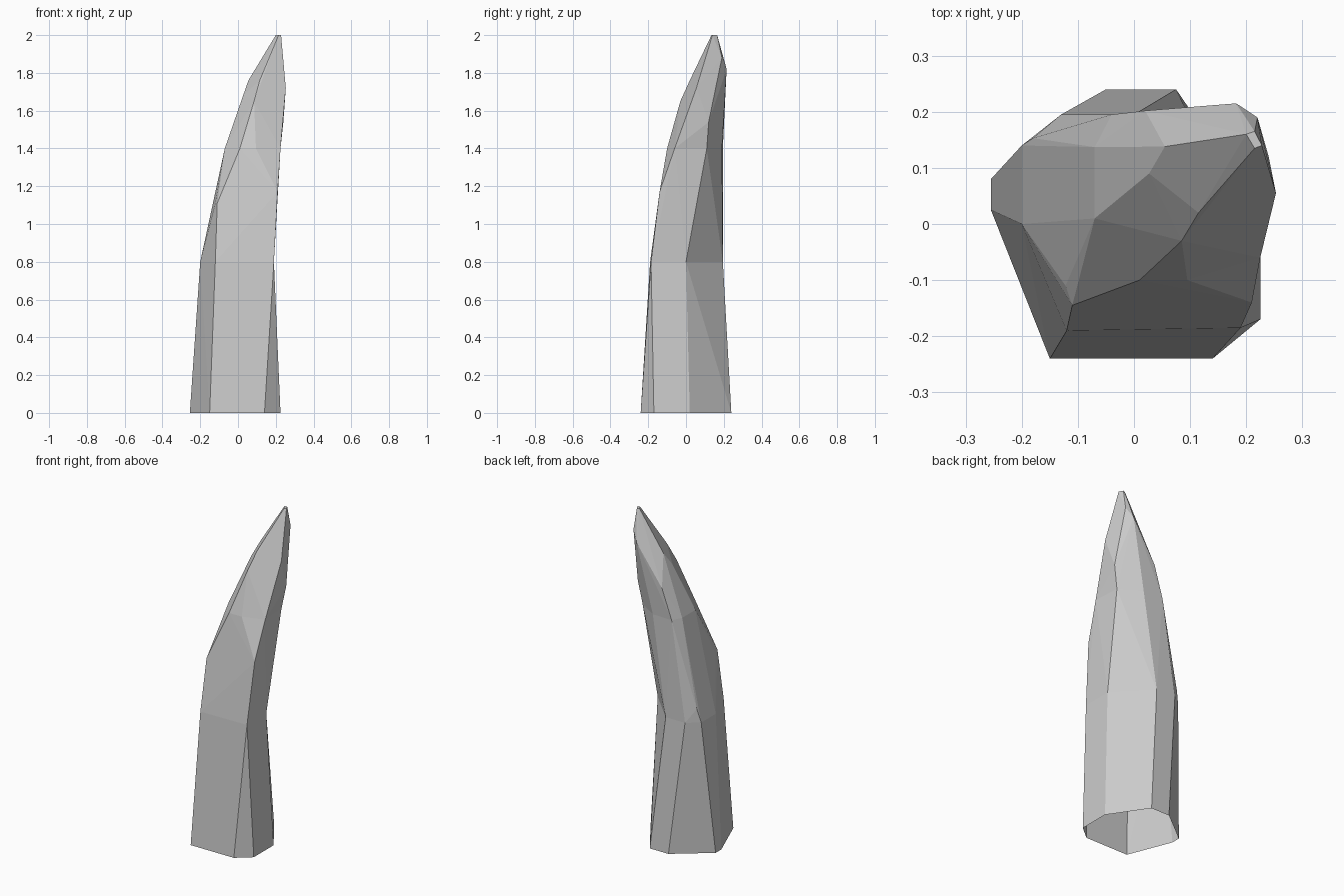
import bpy
import bmesh
import math

default_cube = bpy.data.objects.get("Cube")
if default_cube:
    bpy.data.objects.remove(default_cube, do_unlink=True)


def flat_material(name, colour):
    material = bpy.data.materials.new(name)
    material.use_nodes = True
    material.diffuse_color = colour
    shader = material.node_tree.nodes["Principled BSDF"]
    shader.inputs["Base Color"].default_value = colour
    shader.inputs["Roughness"].default_value = 0.9
    return material


def ring(height, outline):
    """Lift a flat outline to the given height."""
    return [(x, y, height) for x, y in outline]


def add_chunk(bm, points, open_heights):
    """Wrap points in a faceted shell, then remove its flat caps at the open heights."""
    verts = [bm.verts.new(point) for point in points]
    hull = bmesh.ops.convex_hull(bm, input=verts)
    unused = set(hull["geom_interior"]) | set(hull["geom_unused"])
    loose = [item for item in unused if isinstance(item, bmesh.types.BMVert)]
    bmesh.ops.delete(bm, geom=loose, context="VERTS")

    def is_cap(face):
        return any(all(abs(vert.co.z - height) < 0.001 for vert in face.verts)
                   for height in open_heights)

    caps = [face for face in bm.faces if is_cap(face)]
    bmesh.ops.delete(bm, geom=caps, context="FACES")


# Heights where the spike bends
BASE, WAIST, SHOULDER, TIP = 0, 0.8, 1.4, 2

# Cross-sections, counter-clockwise from the front right corner
base_ring = ring(BASE, [(-.15, -.24), (.14, -.24), (.225, -.17), (.225, .02),
                        (.075, .24), (-.05, .24), (-.255, .08), (-.255, .025)])
waist_ring = ring(WAIST, [(-.12, -.19), (.19, -.185), (.19, 0), (0, .195),
                          (-.13, .195), (-.2, .14), (-.2, 0)])
shoulder_ring = ring(SHOULDER, [(.01, -.1), (.095, -.1), (.225, -.06), (.215, .11),
                                (.09, .19), (-.04, .195), (-.07, .137), (-.07, .01)])
tip_ring = ring(TIP, [(.2, .16), (.215, .135), (.228, .14), (.215, .165)])

# Chipped corners between the cross-sections
middle_chips = [(-.11, -.145, 1.11), (-.122, -.11, 1.1), (.21, -.14, 1.17),
                (-.18, .153, .88)]
upper_chips = [(.085, -.03, 1.65), (.115, .02, 1.76), (.253, .055, 1.72),
               (.24, .12, 1.54), (.22, .19, 1.88), (.182, .215, 1.82),
               (.02, .202, 1.58), (.01, .16, 1.58), (.055, .138, 1.76),
               (.027, .09, 1.68)]

# Stack the chunks into one open-bottomed shell
bm = bmesh.new()
add_chunk(bm, base_ring + waist_ring, (BASE, WAIST))
add_chunk(bm, waist_ring + middle_chips + shoulder_ring, (WAIST, SHOULDER))
add_chunk(bm, shoulder_ring + upper_chips + tip_ring, (SHOULDER,))
bmesh.ops.remove_doubles(bm, verts=bm.verts[:], dist=0.001)
bmesh.ops.dissolve_limit(bm, angle_limit=math.radians(1),
                         verts=bm.verts[:], edges=bm.edges[:])
bmesh.ops.recalc_face_normals(bm, faces=bm.faces[:])

mesh = bpy.data.meshes.new("rock_spike")
bm.to_mesh(mesh)
bm.free()
mesh.materials.append(flat_material("stone_grey", (0.6, 0.6, 0.6, 1)))
rock_spike = bpy.data.objects.new("rock_spike", mesh)
bpy.context.collection.objects.link(rock_spike)
